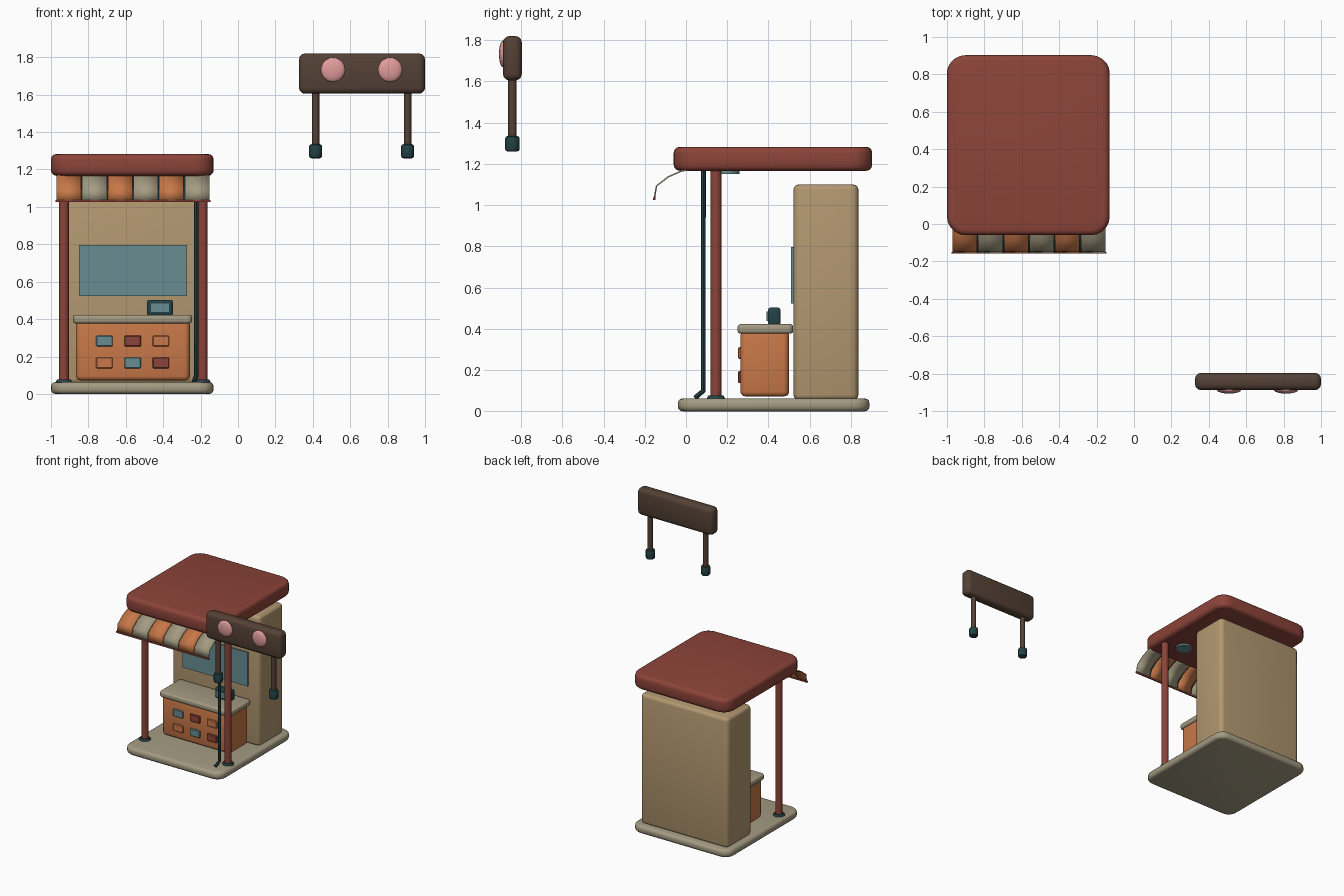
import bpy, bmesh, math
from mathutils import Matrix, Vector

cube = bpy.data.objects.get("Cube")
if cube:
    bpy.data.objects.remove(cube, do_unlink=True)


def material(name, r, g, b):
    lin = [(c / 255 / 12.92 if c < 11 else ((c / 255 + 0.055) / 1.055) ** 2.4) for c in (r, g, b)]
    m = bpy.data.materials.new(name)
    m.use_nodes = True
    m.diffuse_color = (*lin, 1)
    m.node_tree.nodes["Principled BSDF"].inputs["Base Color"].default_value = (*lin, 1)
    return m


RED = material("brick_red", 140, 68, 57)
STONE = material("pale_stone", 164, 155, 130)
SAND = material("sand_wall", 178, 152, 112)
ORANGE = material("warm_orange", 200, 120, 72)
GLASS = material("dusty_teal_glass", 104, 141, 146)
TEAL = material("dark_teal", 36, 66, 70)
BROWN = material("dark_brown", 84, 65, 53)
PINK = material("soft_pink", 226, 156, 156)


def finish(name, bm, mat):
    bmesh.ops.recalc_face_normals(bm, faces=bm.faces)
    me = bpy.data.meshes.new(name)
    bm.to_mesh(me)
    bm.free()
    me.materials.append(mat)
    ob = bpy.data.objects.new(name, me)
    bpy.context.collection.objects.link(ob)
    smooth(ob)
    return ob


def smooth(ob):
    bpy.ops.object.select_all(action="DESELECT")
    bpy.context.view_layer.objects.active = ob
    ob.select_set(True)
    bpy.ops.object.shade_smooth_by_angle(angle=math.radians(35))


def box(name, x, y, z, mat, corner=0, edge=0, segs=3):
    """Box from ranges; corner rounds it in plan, edge rounds its rims."""
    bm = bmesh.new()
    size = [b - a for a, b in (x, y, z)]
    mid = [(a + b) / 2 for a, b in (x, y, z)]
    bmesh.ops.create_cube(bm, size=1, matrix=Matrix.Translation(mid) @ Matrix.Diagonal((*size, 1)))
    if corner:
        upright = [e for e in bm.edges if abs(e.verts[0].co.z - e.verts[1].co.z) > 1e-4]
        bmesh.ops.bevel(bm, geom=upright, offset=corner, segments=5, profile=0.5, affect="EDGES")
    if edge:
        rims = [e for e in bm.edges if abs(e.verts[0].co.z - e.verts[1].co.z) < 1e-4] if corner else bm.edges[:]
        bmesh.ops.bevel(bm, geom=rims, offset=edge, segments=segs, profile=0.5, affect="EDGES")
    return finish(name, bm, mat)


def cylinder(name, x, y, z, r, mat, top=None, edge=0, sides=16):
    bm = bmesh.new()
    bmesh.ops.create_cone(bm, cap_ends=True, segments=sides, radius1=r, radius2=top or r,
                          depth=z[1] - z[0], matrix=Matrix.Translation((x, y, sum(z) / 2)))
    if edge:
        rims = [e for e in bm.edges if abs(e.verts[0].co.z - e.verts[1].co.z) < 1e-4]
        bmesh.ops.bevel(bm, geom=rims, offset=edge, segments=2, profile=0.5, affect="EDGES")
    return finish(name, bm, mat)


def around(c, half):
    return (c - half, c + half)


# Floor, roof and back wall
box("floor_slab", (-1, -0.13), (-0.04, 0.89), (0, 0.063), STONE, 0.08, 0.024)
box("roof", (-1, -0.13), (-0.06, 0.903), (1.166, 1.283), RED, 0.1, 0.03)
box("back_wall", (-0.955, -0.175), (0.521, 0.836), (0.055, 1.1), SAND, 0.035, 0.025)
box("wall_screen", (-0.85, -0.273), (0.509, 0.53), (0.524, 0.797), GLASS)

# Front posts with base flanges
for side, x in (("right", -0.931), ("left", -0.19)):
    cylinder(side + "_post", x, 0.145, (0.06, 1.18), 0.027, RED)
    cylinder(side + "_post_flange", x, 0.145, (0.06, 0.078), 0.045, TEAL, top=0.036)

# Drain pipe with a kicked-out foot
curve = bpy.data.curves.new("drain_pipe", "CURVE")
curve.dimensions = "3D"
curve.bevel_depth = 0.012
curve.bevel_resolution = 2
curve.use_fill_caps = True
path = [(-0.223, 0.084, 1.175), (-0.223, 0.084, 0.1), (-0.235, 0.045, 0.066)]
spline = curve.splines.new("POLY")
spline.points.add(len(path) - 1)
for p, co in zip(spline.points, path):
    p.co = (*co, 1)
curve.materials.append(TEAL)
pipe = bpy.data.objects.new("drain_pipe", curve)
bpy.context.collection.objects.link(pipe)
bpy.ops.object.select_all(action="DESELECT")
bpy.context.view_layer.objects.active = pipe
pipe.select_set(True)
bpy.ops.object.convert(target="MESH")
smooth(pipe)

# Ceiling lamp
cylinder("ceiling_lamp", -0.34, 0.195, (1.152, 1.175), 0.065, GLASS)

# Counter with drawer fronts
box("counter_body", (-0.866, -0.257), (0.264, 0.5), (0.073, 0.39), ORANGE, 0.03, 0.022)
box("counter_top", (-0.882, -0.246), (0.25, 0.52), (0.377, 0.423), STONE, 0.025, 0.014)
rows = ((0.283, (GLASS, RED, ORANGE)), (0.166, (ORANGE, GLASS, RED)))
for z, colours in rows:
    for x, mat in zip((-0.714, -0.563, -0.412), colours):
        box("drawer_front", around(x, 0.044), (0.253, 0.28), around(z, 0.029), mat, edge=0.004, segs=1)

# Till on the counter
box("till", (-0.487, -0.348), (0.398, 0.458), (0.418, 0.503), TEAL, edge=0.012)
box("till_screen", (-0.465, -0.37), (0.391, 0.41), (0.438, 0.483), GLASS)

# Striped awning: one curved strip per stripe
profile = [(0.02, 1.172), (-0.02, 1.166), (-0.085, 1.138), (-0.143, 1.093), (-0.153, 1.035)]
stripes, left, width = 6, -0.973, 0.823 / 6
for i in range(stripes):
    x0, x1 = left + i * width + 0.003, left + (i + 1) * width - 0.003
    bm = bmesh.new()
    rail = [[bm.verts.new((x, y, z)) for y, z in profile] for x in (x0, x1)]
    for k in range(len(profile) - 1):
        bm.faces.new((rail[0][k], rail[0][k + 1], rail[1][k + 1], rail[1][k]))
    strip = finish("awning_stripe", bm, STONE if i % 2 else ORANGE)
    solid = strip.modifiers.new("thickness", "SOLIDIFY")
    solid.thickness = 0.007
    solid.offset = 0
# Seam ribs under the stripe joints
for i in range(1, stripes):
    x = left + i * width
    bm = bmesh.new()
    rail = [[bm.verts.new((x + dx, y + 0.003, z - 0.002)) for y, z in profile] for dx in (-0.005, 0.005)]
    for k in range(len(profile) - 1):
        bm.faces.new((rail[0][k], rail[0][k + 1], rail[1][k + 1], rail[1][k]))
    finish("awning_seam", bm, TEAL)
box("awning_hem", (-0.975, -0.148), (-0.159, -0.149), (1.025, 1.037), RED)

# Hanging sign with two lamps and two legs
box("sign_board", (0.326, 1), (-0.888, -0.796), (1.605, 1.82), BROWN, edge=0.032)
for x in (0.508, 0.813):
    bm = bmesh.new()
    bmesh.ops.create_uvsphere(bm, u_segments=16, v_segments=10, radius=1,
                              matrix=Matrix.Translation((x, -0.887, 1.733)) @ Matrix.Diagonal((0.065, 0.02, 0.065, 1)))
    finish("sign_lamp", bm, PINK)
for x in (0.415, 0.907):
    cylinder("sign_leg", x, -0.842, (1.3, 1.62), 0.02, BROWN)
    cylinder("sign_leg_foot", x, -0.842, (1.26, 1.335), 0.035, TEAL, edge=0.012, sides=12)
